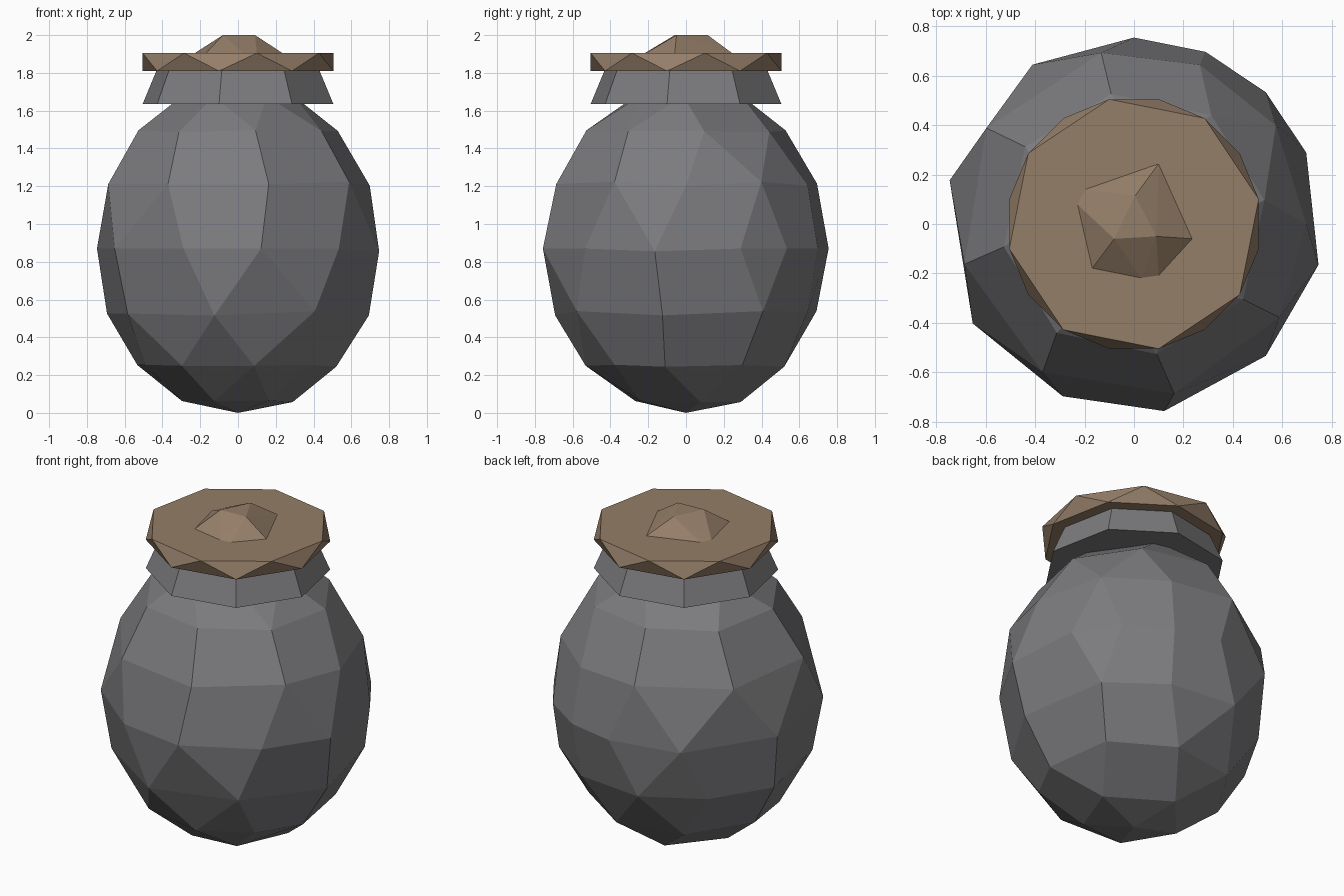
import bpy, bmesh
from math import cos, sin, radians

if "Cube" in bpy.data.objects:
    bpy.data.objects.remove(bpy.data.objects["Cube"])


def material(name, rgb):
    m = bpy.data.materials.new(name)
    m.diffuse_color = (*rgb, 1)
    m.use_nodes = True
    m.node_tree.nodes["Principled BSDF"].inputs["Base Color"].default_value = m.diffuse_color
    return m


def make_object(name, bm, mat):
    bmesh.ops.recalc_face_normals(bm, faces=bm.faces[:])
    mesh = bpy.data.meshes.new(name)
    bm.to_mesh(mesh)
    bm.free()
    mesh.materials.append(mat)
    ob = bpy.data.objects.new(name, mesh)
    bpy.context.collection.objects.link(ob)
    return ob


def ring(bm, radius, z, start, sides=8):
    return [bm.verts.new((radius * cos(radians(start + 360 / sides * i)),
                          radius * sin(radians(start + 360 / sides * i)), z))
            for i in range(sides)]


grey = material("clay_grey", (0.2, 0.2, 0.21))
brown = material("lid_brown", (0.3, 0.21, 0.14))

# Jar body: stretched sphere, irregularly faceted by decimation
bm = bmesh.new()
bmesh.ops.create_uvsphere(bm, u_segments=16, v_segments=8, radius=1)
for v in bm.verts:
    v.co = (v.co.x * 0.755, v.co.y * 0.755, 0.87 + v.co.z * 0.87)
body = make_object("jar_body", bm, grey)
facet = body.modifiers.new("facets", 'DECIMATE')
facet.ratio = 0.5

# Flared collar: eight-sided frustum
bm = bmesh.new()
low, high = ring(bm, 0.515, 1.635, 33.75), ring(bm, 0.44, 1.812, 33.75)
bm.faces.new(low)
bm.faces.new(high)
for i in range(8):
    j = (i + 1) % 8
    bm.faces.new((low[i], low[j], high[j], high[i]))
make_object("jar_collar", bm, grey)

# Lid: eight-sided disc with zigzag triangular rim
bm = bmesh.new()
low, high = ring(bm, 0.515, 1.81, 33.75), ring(bm, 0.515, 1.905, 11.25)
bm.faces.new(low)
bm.faces.new(high)
for i in range(8):
    j = (i + 1) % 8
    bm.faces.new((high[i], low[i], high[j]))
    bm.faces.new((low[i], low[j], high[j]))
make_object("lid", bm, brown)

# Lid knob: rough faceted pebble
bm = bmesh.new()
base = [(0.10, 0.245), (0.237, -0.06), (0.10, -0.21), (0.03, -0.22),
        (-0.17, -0.18), (-0.23, 0.08), (-0.20, 0.14)]
top = [(0.005, 0.115), (-0.08, -0.06), (0.09, -0.05)]
for pts, z in ((base, 1.904), (top, 2.0)):
    for x, y in pts:
        bm.verts.new((x, y, z))
bmesh.ops.convex_hull(bm, input=bm.verts[:])
make_object("lid_knob", bm, brown)
